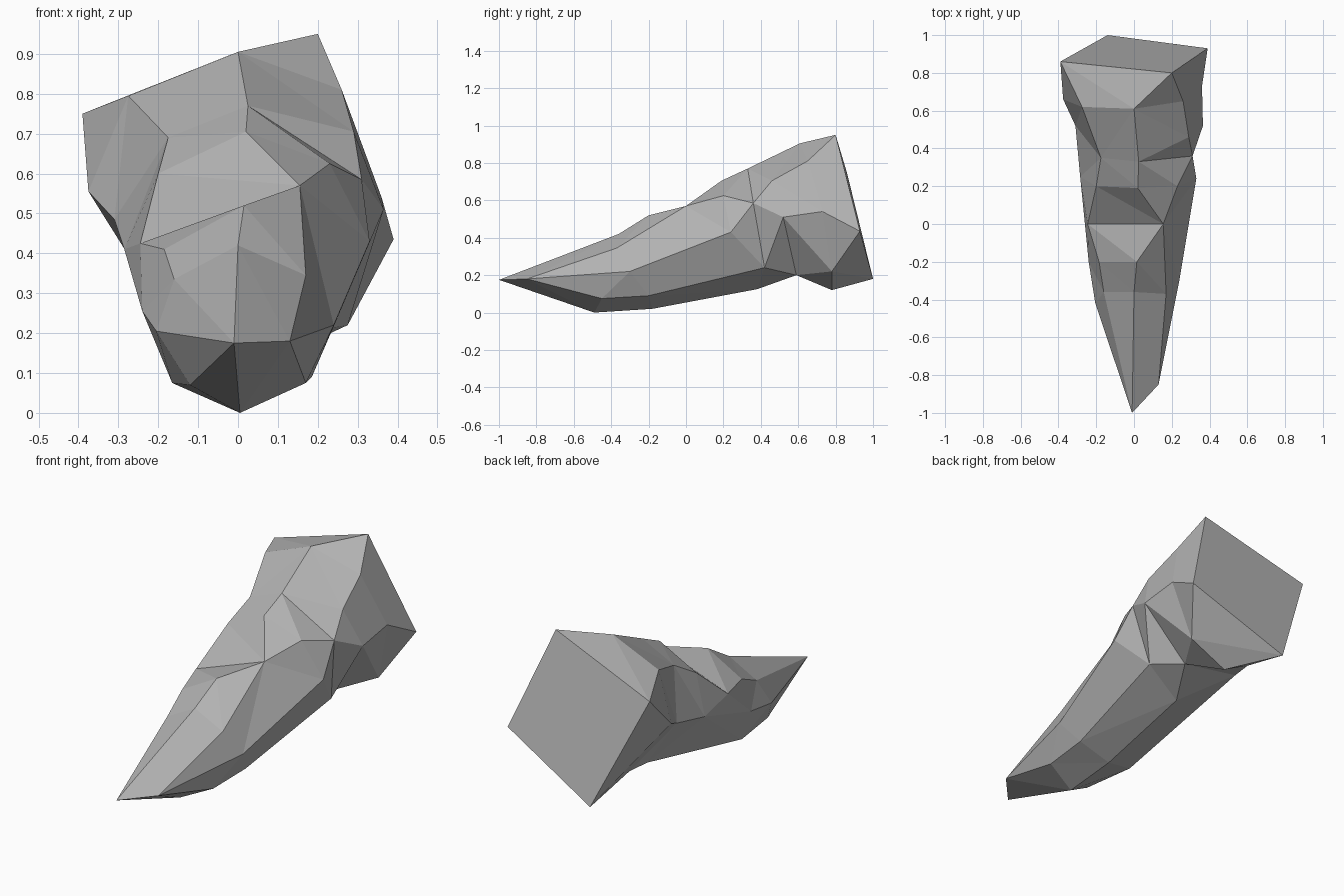
import bpy
import bmesh
from mathutils import Vector

default_cube = bpy.data.objects.get("Cube")
if default_cube:
    bpy.data.objects.remove(default_cube, do_unlink=True)


def make_material(name, colour):
    """Create one flat colour for both the viewport and a render."""
    material = bpy.data.materials.new(name)
    material.use_nodes = True
    material.diffuse_color = colour
    shader = material.node_tree.nodes["Principled BSDF"]
    shader.inputs["Base Color"].default_value = colour
    shader.inputs["Roughness"].default_value = 0.9
    return material


def point(x, y, z):
    """Points are written in hundredths of a unit."""
    return Vector((x, y, z)) / 100


def path(*stops):
    """Turn a mix of shared corners and coordinate triples into a path."""
    return [stop if isinstance(stop, Vector) else point(*stop) for stop in stops]


def stitch(mesh, first, second):
    """Fill the strip between two paths, always taking the shorter diagonal."""
    i = j = 0
    while i < len(first) - 1 or j < len(second) - 1:
        a, b = first[i], second[j]
        if j == len(second) - 1:
            step_first = True
        elif i == len(first) - 1:
            step_first = False
        else:
            step_first = (first[i + 1] - b).length <= (second[j + 1] - a).length
        if step_first:
            i += 1
            corners = [a, b, first[i]]
        else:
            j += 1
            corners = [a, b, second[j]]
        if (corners[1] - corners[0]).cross(corners[2] - corners[0]).length > 1e-7:
            mesh.faces.new([mesh.verts.new(corner) for corner in corners])


# Corners shared by neighbouring edges: the nose, the notches and the cut back
nose = point(-1, -100, 17.5)
nose_side = point(13, -85, 18)
saddle = point(15.5, 0, 57)
side_notch = point(31, 36, 58.5)
under_notch = point(16, 59, 20)
back_top = point(20, 80, 95)
back_right = point(39, 93, 43.5)
back_low = point(-14, 100, 18)
back_left = point(-39, 86, 75)

# Long broken edges of the rock, in order around the body, each from nose to back
ridge = path(nose, (0, -36, 42), (1.5, -20, 52), saddle,
             (2, 19, 70.5), (2.5, 33, 77), (0, 61, 90.5), back_top)
right_shoulder = path(nose_side, (17, -37, 34.5), saddle, (23, 20, 62.5),
                      side_notch, (29, 46, 70.5), (26, 65, 81), back_top)
right_flank = path(nose_side, (24, -30, 22), (33, 24, 43), side_notch,
                   (36.5, 52, 51), (36, 73, 54), back_right)
right_foot = path(nose_side, (17, -45, 7.5), (18.5, -20, 9), (25, 42, 24),
                  under_notch, (27.5, 78, 22), back_right)
keel = path(nose, (0.5, -49, 0), (1.5, -18, 2), (4, 38, 12.5),
            under_notch, (6, 78, 12), back_low)
left_foot = path(nose, (-12, -51, 7), (-16.5, -23, 7.5),
                 (-18, 58, 26.5), (-16, 70, 26), back_low)
left_flank = path(nose, (-20.5, -42, 20.5), (-24, -20, 25.5), (-28.5, 25, 41),
                  (-31, 52, 48.5), (-37.5, 66, 55.5), back_left)
left_shoulder = path(nose, (-16, -36, 33.5), (-18.5, -20, 41), (-24.5, 0, 42.5),
                     (-20, 20, 60), (-17.5, 35, 69), (-27.5, 62, 79.5), back_left)
edges = [ridge, right_shoulder, right_flank, right_foot,
         keel, left_foot, left_flank, left_shoulder]

# Faceted body, stitched all the way round
mesh = bmesh.new()
for index, edge in enumerate(edges):
    stitch(mesh, edge, edges[(index + 1) % len(edges)])

# Flat back, where the rock is cut off
mesh.faces.new([mesh.verts.new(corner)
                for corner in (back_top, back_right, back_low, back_left)])

bmesh.ops.remove_doubles(mesh, verts=mesh.verts[:], dist=0.001)
bmesh.ops.recalc_face_normals(mesh, faces=mesh.faces[:])

data = bpy.data.meshes.new("faceted_rock")
mesh.to_mesh(data)
mesh.free()
data.materials.append(make_material("stone_grey", (0.45, 0.45, 0.45, 1)))
rock = bpy.data.objects.new("faceted_rock", data)
bpy.context.collection.objects.link(rock)
